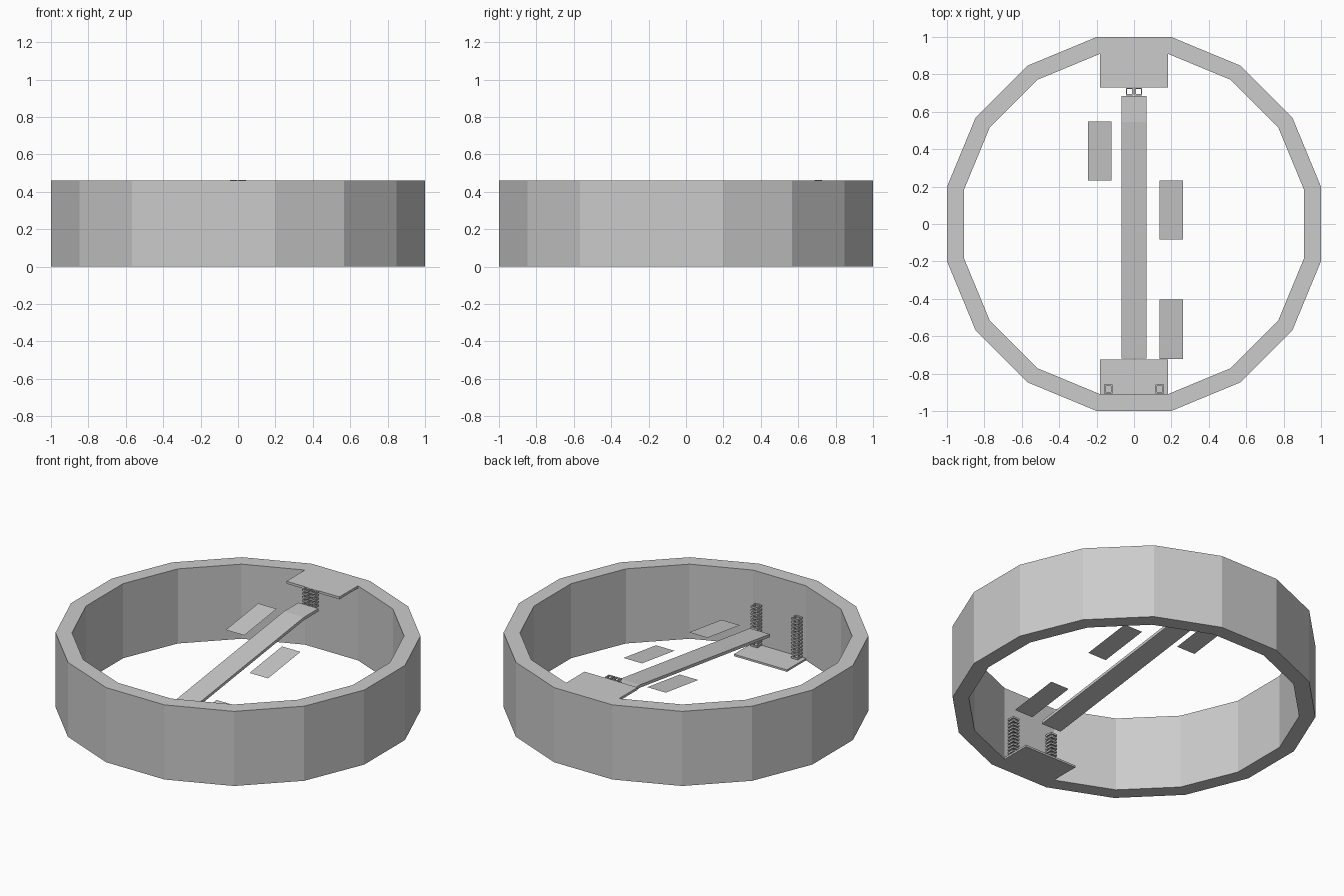
import bpy, bmesh
from math import pi, cos, sin, tan

old = bpy.data.objects.get("Cube")
if old:
    bpy.data.objects.remove(old, do_unlink=True)

grey = bpy.data.materials.new("light_grey")
grey.use_nodes = True
colour = (0.6, 0.6, 0.6, 1)
grey.diffuse_color = colour
grey.node_tree.nodes["Principled BSDF"].inputs["Base Color"].default_value = colour

HEIGHT, OUTER, INNER, SIDES = 0.46, 1.0, 0.91, 16
FACE = INNER * tan(pi / SIDES)      # half width of one inner wall face


def finish(name, bm):
    bmesh.ops.recalc_face_normals(bm, faces=bm.faces)
    mesh = bpy.data.meshes.new(name)
    bm.to_mesh(mesh)
    bm.free()
    mesh.materials.append(grey)
    obj = bpy.data.objects.new(name, mesh)
    bpy.context.collection.objects.link(obj)
    return obj


def add_frame(bm, outer, inner, z0, z1):
    """Closed band between two matching outlines of (x, y) points."""
    loops = [[bm.verts.new((x, y, z)) for x, y in outline]
             for outline, z in ((outer, z0), (outer, z1), (inner, z1), (inner, z0))]
    n = len(outer)
    for a, b in zip(loops, loops[1:] + loops[:1]):
        for i in range(n):
            j = (i + 1) % n
            bm.faces.new((a[i], a[j], b[j], b[i]))


def polygon(apothem, sides, cx=0, cy=0):
    r = apothem / cos(pi / sides)
    angles = [(2 * i + 1) * pi / sides for i in range(sides)]
    return [(cx + r * cos(a), cy + r * sin(a)) for a in angles]


def extrude_profile(name, profile, half_width):
    """Extrude a (y, z) profile across x."""
    bm = bmesh.new()
    face = bm.faces.new([bm.verts.new((-half_width, y, z)) for y, z in profile])
    made = bmesh.ops.extrude_face_region(bm, geom=[face])["geom"]
    verts = [v for v in made if isinstance(v, bmesh.types.BMVert)]
    bmesh.ops.translate(bm, verts=verts, vec=(2 * half_width, 0, 0))
    return finish(name, bm)


# Ring wall
bm = bmesh.new()
add_frame(bm, polygon(OUTER, SIDES), polygon(INNER, SIDES), 0, HEIGHT)
finish("ring_wall", bm)

# Landings at the top of the back wall and the foot of the front wall
for name, y0, y1, z0, z1 in (("upper_platform", 0.73, INNER, HEIGHT - 0.015, HEIGHT),
                             ("lower_platform", -INNER, -0.725, 0, 0.012)):
    extrude_profile(name, [(y0, z0), (y1, z0), (y1, z1), (y0, z1)], FACE)

# Ramp with a level top end
LOW_Y, BEND_Y, END_Y = -0.72, 0.545, 0.685
LOW_Z, TOP_Z, THICK = 0.204, 0.375, 0.018


def slope(y):
    return LOW_Z + (TOP_Z - LOW_Z) * (y - LOW_Y) / (BEND_Y - LOW_Y)


top = [(LOW_Y, LOW_Z), (BEND_Y, TOP_Z), (END_Y, TOP_Z)]
extrude_profile("ramp", top + [(y, z - THICK) for y, z in reversed(top)], 0.068)

# Thin floating panels lying in the plane of the ramp
for name, x, y in (("back_right_panel", -0.183, 0.39),
                   ("middle_left_panel", 0.2, 0.075),
                   ("front_left_panel", 0.2, -0.563)):
    bm = bmesh.new()
    corners = [(x + sx * 0.063, y + sy * 0.158) for sx, sy in ((-1, -1), (1, -1), (1, 1), (-1, 1))]
    bm.faces.new([bm.verts.new((px, py, slope(py))) for px, py in corners])
    finish(name, bm)


# Ladder columns made of stacked square frames
def column(name, x, y, half, z0, z1, count):
    bm = bmesh.new()
    pitch = (z1 - z0) / count
    for i in range(count):
        z = z0 + (i + 0.5) * pitch
        add_frame(bm, polygon(half, 4, x, y), polygon(half * 0.65, 4, x, y), z, z + pitch / 2)
    finish(name, bm)


for side, s in (("left", 1), ("right", -1)):
    column("front_column_" + side, s * 0.138, -0.882, 0.023, 0.006, 0.264, 12)
    column("back_column_" + side, s * 0.024, 0.708, 0.02, 0.355, 0.463, 5)
